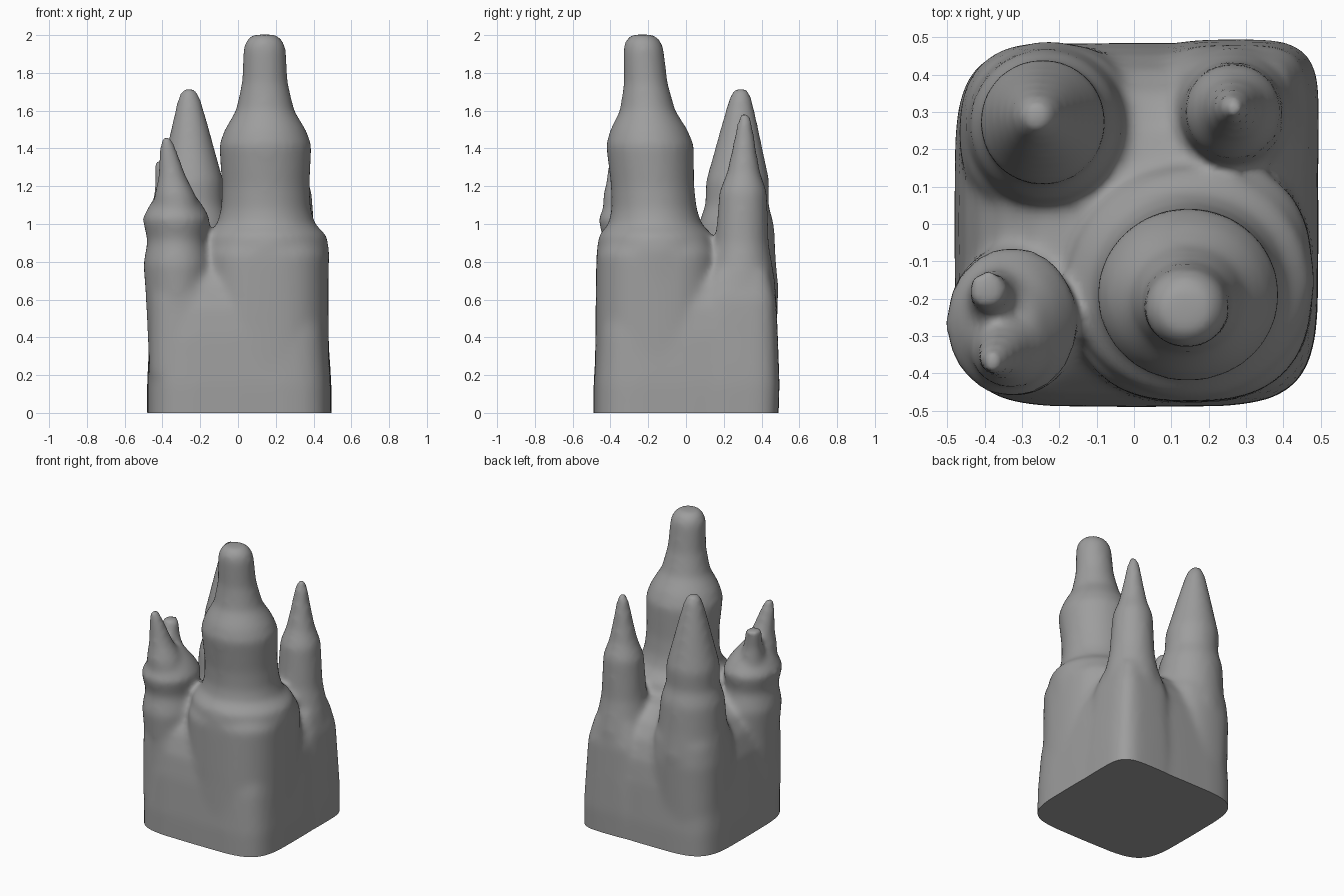
import bpy
import bmesh
from math import cos, sin, pi, copysign
from mathutils import Vector

# Remove the default object
cube = bpy.data.objects.get("Cube")
if cube:
    bpy.data.objects.remove(cube, do_unlink=True)

SIDES = 40
bm = bmesh.new()


def loft(profile, foot, tip, roundness=2.0, stretch=1.0):
    """Closed stack of rings; profile holds (height, radius) pairs and the
    ring centres drift in a straight line from foot to tip."""
    low, high = profile[0][0], profile[-1][0]
    power = 2.0 / roundness
    rings = []
    for height, radius in profile:
        centre = Vector(foot).lerp(Vector(tip), (height - low) / (high - low))
        ring = []
        for i in range(SIDES):
            c, s = cos(2 * pi * i / SIDES), sin(2 * pi * i / SIDES)
            x = copysign(abs(c) ** power, c) * radius
            y = copysign(abs(s) ** power, s) * radius * stretch
            ring.append(bm.verts.new((centre.x + x, centre.y + y, height)))
        rings.append(ring)
    for lower, upper in zip(rings, rings[1:]):
        for i in range(SIDES):
            j = (i + 1) % SIDES
            bm.faces.new((lower[i], lower[j], upper[j], upper[i]))
    bm.faces.new(rings[0][::-1])
    bm.faces.new(rings[-1])


# Rounded square base, running below the ground so it can be cut flat
loft([(-.15, .488), (.15, .487), (.4, .473), (.55, .455), (.68, .415),
      (.78, .35), (.85, .26), (.89, .12)], (.008, -.003), (0, 0), roundness=5)

# Squarish footings that carry the corners up into the towers
loft([(.2, .33), (.6, .327), (.84, .325), (.91, .29)],
     (.153, -.153), (.153, -.15), roundness=2.6)
loft([(.2, .24), (.6, .24), (.74, .225), (.9, .17)],
     (-.228, .235), (-.228, .255), roundness=2.5)
loft([(-.15, .236), (.15, .232), (.4, .212), (.6, .195), (.75, .155)],
     (.26, .25), (.27, .29), roundness=4)
loft([(.2, .17), (.6, .165), (.75, .15)],
     (-.3, -.29), (-.31, -.28), roundness=2.6)

# Main tower
loft([(.2, .32), (.6, .325), (.86, .335), (.94, .32), (1.0, .26), (1.08, .238),
      (1.2, .232), (1.42, .245), (1.5, .215), (1.6, .155), (1.75, .122),
      (1.93, .113), (1.97, .1), (2.003, .065)],
     (.155, -.11), (.14, -.23), stretch=.95)

# Broad back tower
loft([(.2, .22), (.66, .235), (.82, .215), (1.0, .2), (1.1, .168), (1.23, .168),
      (1.35, .138), (1.5, .102), (1.66, .062), (1.718, .036)],
     (-.215, .24), (-.26, .29))

# Slim back tower
loft([(.2, .2), (.6, .19), (.7, .18), (.9, .142), (1.17, .127), (1.27, .09),
      (1.4, .064), (1.53, .042), (1.585, .025)], (.265, .28), (.265, .312))

# Small front tower with two rings
loft([(.2, .16), (.62, .17), (.79, .18), (.91, .155), (1.03, .18),
      (1.11, .135), (1.19, .07)], (-.31, -.25), (-.33, -.265), stretch=1.14)

# Pointed and blunt spires on the small tower
loft([(1.0, .13), (1.15, .11), (1.25, .075), (1.4, .044), (1.46, .03)],
     (-.31, -.31), (-.38, -.37))
loft([(1.0, .1), (1.12, .085), (1.22, .06), (1.335, .052)],
     (-.35, -.22), (-.395, -.175))

bmesh.ops.recalc_face_normals(bm, faces=bm.faces)
source = bpy.data.meshes.new("castle_parts")
bm.to_mesh(source)
bm.free()
castle = bpy.data.objects.new("sand_castle", source)
bpy.context.collection.objects.link(castle)

# Fuse the parts into one soft skin
fuse = castle.modifiers.new("fuse", 'REMESH')
fuse.mode = 'VOXEL'
fuse.voxel_size = .018
soften = castle.modifiers.new("soften", 'SMOOTH')
soften.factor = .5
soften.iterations = 16
graph = bpy.context.evaluated_depsgraph_get()
skin = bpy.data.meshes.new_from_object(castle.evaluated_get(graph))
castle.modifiers.clear()
castle.data = skin
bpy.data.meshes.remove(source)

# Cut the underside flat on the ground and close it
bm = bmesh.new()
bm.from_mesh(skin)
bmesh.ops.bisect_plane(bm, geom=bm.verts[:] + bm.edges[:] + bm.faces[:],
                       dist=1e-5, plane_co=(0, 0, 0), plane_no=(0, 0, 1),
                       clear_inner=True)
for face in bm.faces:
    face.smooth = True
rim = [e for e in bm.edges if e.is_boundary]
bmesh.ops.holes_fill(bm, edges=rim, sides=0)
for face in bm.faces:
    if all(abs(v.co.z) < .001 for v in face.verts):
        face.smooth = False
for edge in rim:
    edge.smooth = False
bmesh.ops.recalc_face_normals(bm, faces=bm.faces)
bm.to_mesh(skin)
bm.free()

# Plain grey
grey = bpy.data.materials.new("stone_grey")
grey.use_nodes = True
colour = (.34, .34, .34, 1)
grey.diffuse_color = colour
grey.node_tree.nodes["Principled BSDF"].inputs["Base Color"].default_value = colour
skin.materials.clear()
skin.materials.append(grey)
